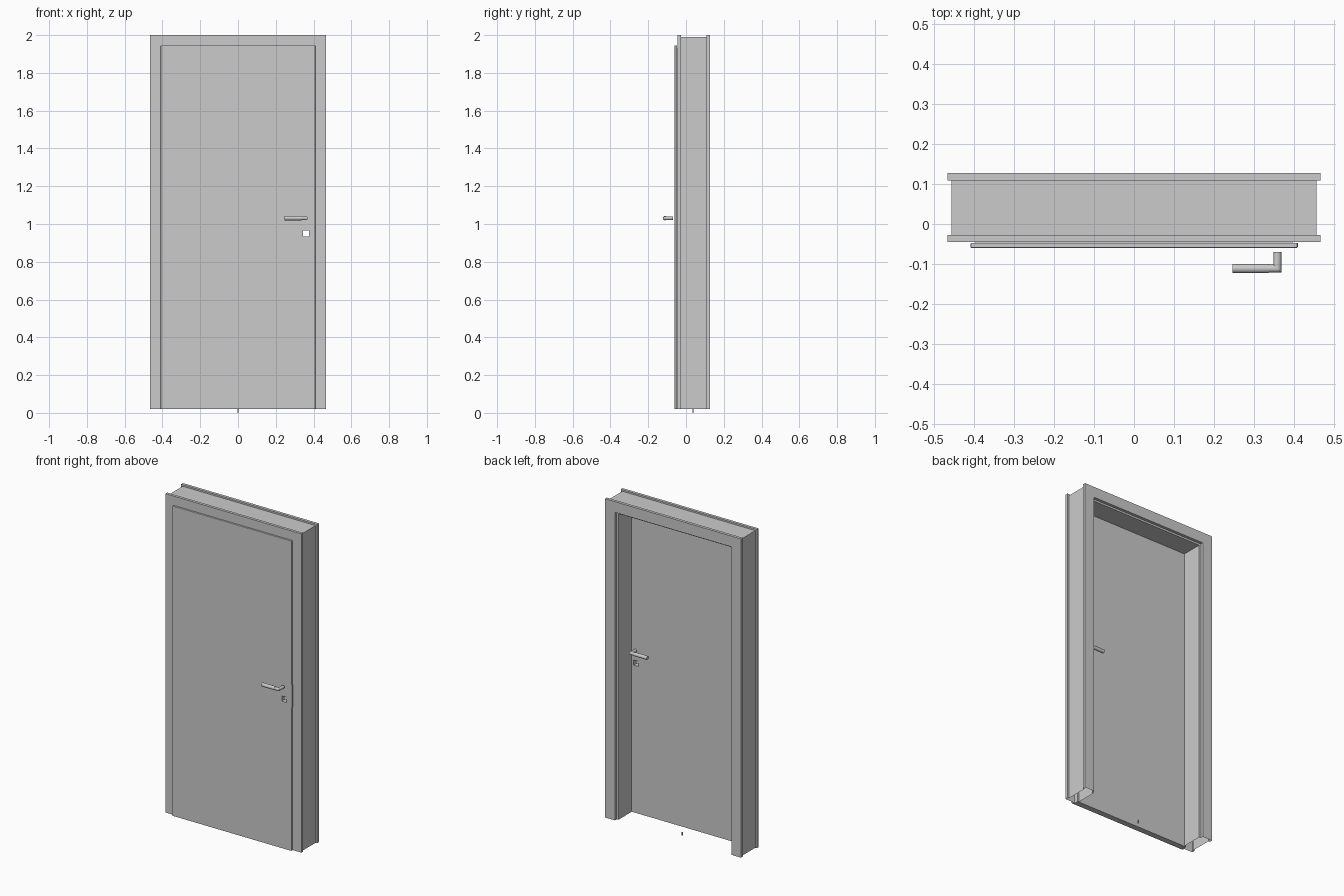
import bpy, bmesh, math
from mathutils import Vector

if "Cube" in bpy.data.objects:
    bpy.data.objects.remove(bpy.data.objects["Cube"])


def finish(name, bm):
    bmesh.ops.recalc_face_normals(bm, faces=bm.faces)
    me = bpy.data.meshes.new(name)
    bm.to_mesh(me)
    bm.free()
    ob = bpy.data.objects.new(name, me)
    bpy.context.collection.objects.link(ob)
    return ob


def box(name, lo, hi):
    bm = bmesh.new()
    bmesh.ops.create_cube(bm, size=1)
    for v in bm.verts:
        v.co = [lo[i] + (v.co[i] + 0.5) * (hi[i] - lo[i]) for i in range(3)]
    return finish(name, bm)


def sweep(name, path, profile, place, caps):
    """Mitred sweep of a (side offset, height) profile along a flat path."""
    pts = [Vector(p) for p in path]
    normals = []
    for a, b in zip(pts, pts[1:]):
        d = (b - a).normalized()
        normals.append(Vector((d.y, -d.x)))
    bm = bmesh.new()
    rings = []
    for i, p in enumerate(pts):
        n0, n1 = normals[max(i - 1, 0)], normals[min(i, len(normals) - 1)]
        m = (n0 + n1) / (1 + n0.dot(n1))
        rings.append([bm.verts.new(place(p + m * o, h)) for o, h in profile])
    n = len(profile)
    for r, s in zip(rings, rings[1:]):
        for k in range(n):
            bm.faces.new((r[k], r[(k + 1) % n], s[(k + 1) % n], s[k]))
    if caps:
        bm.faces.new(rings[0])
        bm.faces.new(rings[-1])
    return finish(name, bm)


def boolean(ob, other, op):
    mod = ob.modifiers.new(op.title(), 'BOOLEAN')
    mod.operation, mod.object, mod.solver = op, other, 'EXACT'
    bpy.context.view_layer.objects.active = ob
    bpy.ops.object.modifier_apply(modifier=mod.name)
    bpy.data.objects.remove(other)


def circle(r, n=20):
    return [(r * math.cos(2 * math.pi * k / n), r * math.sin(2 * math.pi * k / n))
            for k in range(n)]


BOTTOM = 0.02

# Frame: front casing, rebated lining and back casing in one hollow section
section = [(0, -0.045), (0.067, -0.045), (0.067, -0.02), (0.079, -0.02),
           (0.079, 0.109), (0.067, 0.109), (0.067, 0.127), (0, 0.127),
           (0, 0.109), (0.01, 0.109), (0.01, -0.0275), (0, -0.0275)]
sweep("door_frame",
      [(-0.467, BOTTOM), (-0.467, 2.0), (0.467, 2.0), (0.467, BOTTOM)],
      section, lambda p, h: (p.x, h, p.y), False)

# Door leaf: overlapping front lip plus narrower body, with a lock hole
leaf = box("door_leaf", (-0.409, -0.06, BOTTOM), (0.409, -0.0475, 1.945))
bev = leaf.modifiers.new("Bevel", 'BEVEL')
bev.width, bev.segments = 0.002, 2
bpy.context.view_layer.objects.active = leaf
bpy.ops.object.modifier_apply(modifier=bev.name)
boolean(leaf, box("leaf_body", (-0.396, -0.055, BOTTOM), (0.396, -0.022, 1.929)), 'UNION')
boolean(leaf, box("lock_cutter", (0.343, -0.1, 0.934), (0.375, 0.05, 0.966)), 'DIFFERENCE')

# Lock plate on the edge of the leaf
box("lock_plate", (0.400, -0.057, 0.91), (0.4098, -0.0475, 1.05))

# Lever handles on both sides of the leaf
MID = -0.043
for side, sign in (("front", 1), ("back", -1)):
    def place(p, h, sign=sign):
        return (p.x, MID + sign * (p.y - MID), 1.031 + h)
    neck = sweep(side + "_handle_neck",
                 [(0.359, -0.07), (0.359, -0.1115), (0.334, -0.1115)],
                 circle(0.0097), place, True)
    grip = sweep(side + "_handle_grip", [(0.336, -0.1115), (0.246, -0.1115)],
                 circle(0.0115), place, True)
    for ob in (neck, grip):
        bpy.ops.object.select_all(action='DESELECT')
        ob.select_set(True)
        bpy.context.view_layer.objects.active = ob
        bpy.ops.object.shade_smooth_by_angle(angle=math.radians(30))

# Small floor pin under the opening
box("floor_pin", (-0.003, 0.034, 0), (0.003, 0.04, BOTTOM))
